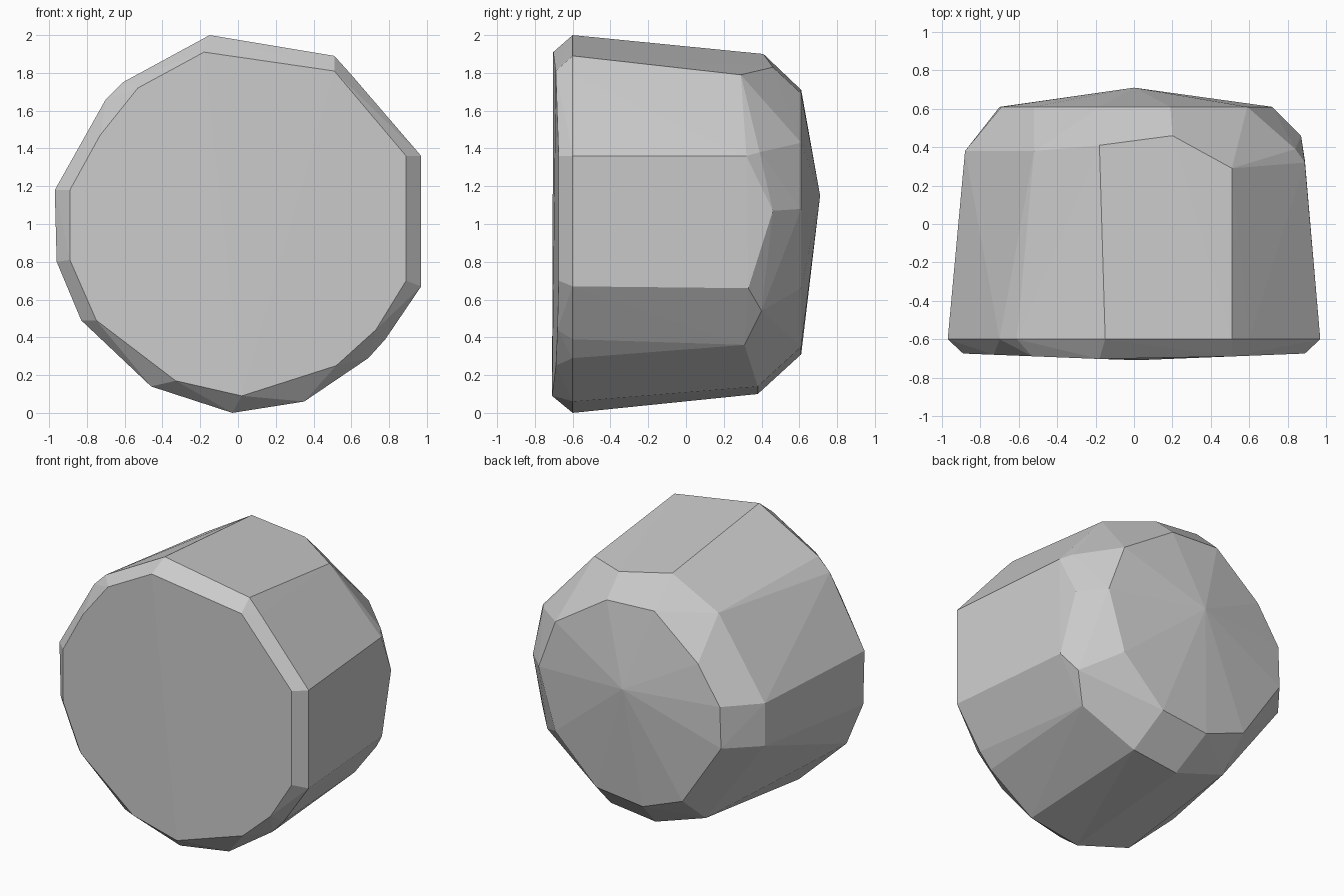
import bpy, bmesh

# Outlines (x, z) from the front face to the domed back
front_face = [(-.18, 1.91), (.51, 1.81), (.89, 1.36), (.89, .70), (.73, .44), (.52, .25),
              (.02, .09), (-.33, .17), (-.75, .49), (-.89, .81), (-.89, 1.18), (-.73, 1.47), (-.53, 1.72)]
front_rim = [(-.15, 2.0), (.51, 1.89), (.60, 1.79), (.97, 1.36), (.97, .67), (.78, .39), (.69, .29),
             (.35, .06), (-.03, 0), (-.46, .14), (-.83, .49), (-.96, .80), (-.97, 1.18), (-.70, 1.66), (-.61, 1.75)]
back_dome = [(.59, 1.43), (.19, 1.69), (-.18, 1.71), (-.52, 1.43), (-.69, 1.17), (-.70, .88),
             (-.40, .43), (-.09, .31), (.27, .35), (.59, .66), (.72, 1.08)]
# Irregular rear shoulder (x, y, z)
shoulder = [(-.18, .41, 1.90), (.20, .46, 1.83), (.51, .29, 1.79), (.84, .39, 1.38), (.89, .32, 1.36),
            (.87, .46, 1.07), (.89, .33, .66), (.80, .40, .54), (.69, .31, .36), (.32, .38, .14),
            (-.03, .38, .10), (-.42, .38, .23), (-.88, .38, .86), (-.88, .38, 1.16), (-.52, .38, 1.70)]

points = [(x, -.71 + .04 * abs(x), z) for x, z in front_face]
points += [(x, -.60, z) for x, z in front_rim]
points += shoulder
points += [(x, .61, z) for x, z in back_dome]
points.append((0, .71, 1.15))

# Faceted stone: convex skin over all the outlines
bm = bmesh.new()
for p in points:
    bm.verts.new(p)
res = bmesh.ops.convex_hull(bm, input=bm.verts[:])
loose = [v for v in bm.verts if not v.link_faces]
bmesh.ops.delete(bm, geom=loose, context='VERTS')
bmesh.ops.recalc_face_normals(bm, faces=bm.faces[:])

mesh = bpy.data.meshes.new("stone")
bm.to_mesh(mesh)
bm.free()
stone = bpy.data.objects.new("stone", mesh)
bpy.context.collection.objects.link(stone)
